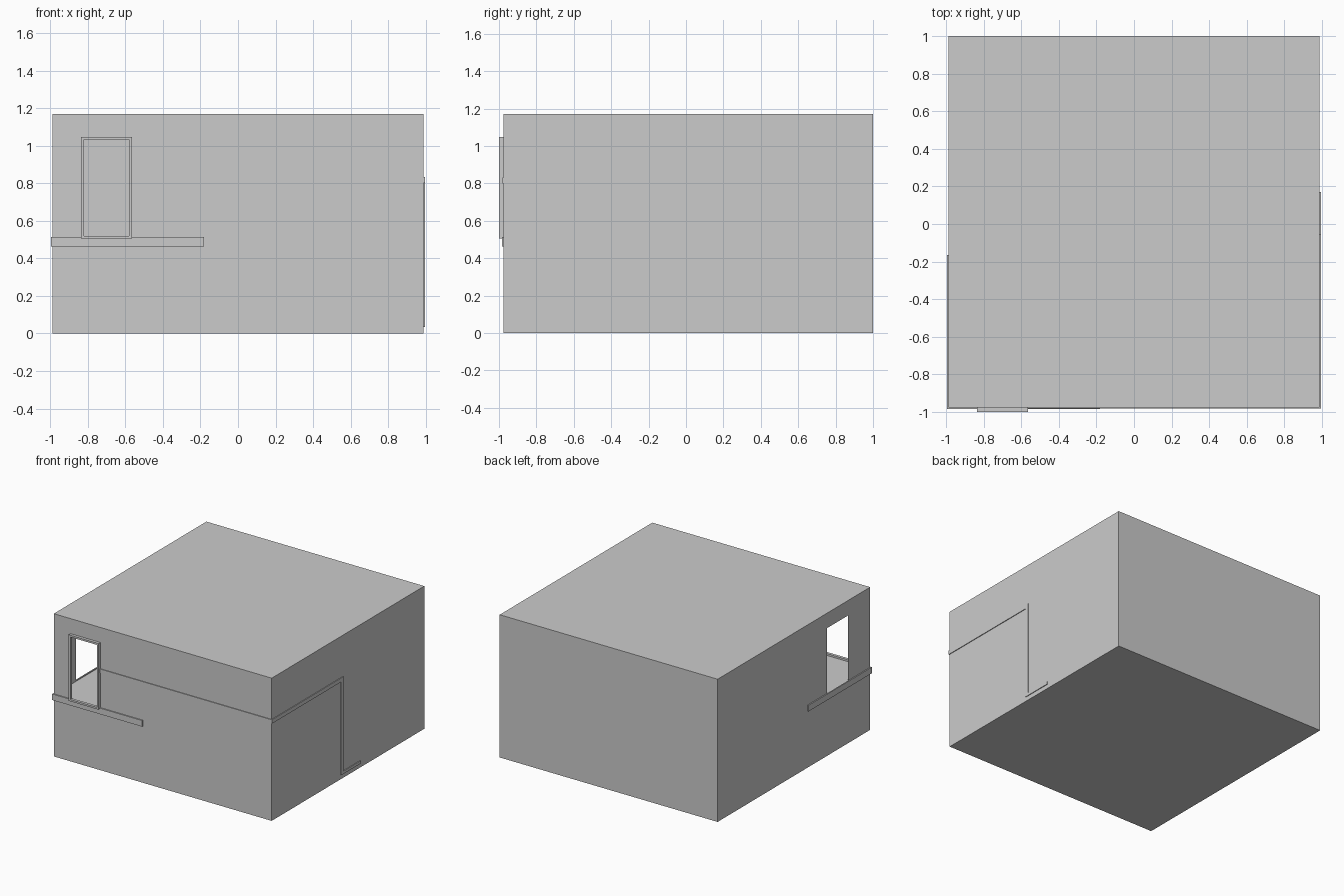
import bpy, bmesh
from mathutils import Vector

if "Cube" in bpy.data.objects:
    bpy.data.objects.remove(bpy.data.objects["Cube"])

X0, X1, Y0, Y1, H = -0.987, 0.989, -0.976, 1.0, 1.17
Z0, Z1 = 0.505, 1.047          # window sill and head
FRONT_WIN = (-0.835, -0.565)   # x range
LEFT_WIN = (-0.69, -0.418)     # y range


def finish(name, bm):
    bmesh.ops.remove_doubles(bm, verts=bm.verts, dist=1e-5)
    bmesh.ops.recalc_face_normals(bm, faces=bm.faces)
    mesh = bpy.data.meshes.new(name)
    bm.to_mesh(mesh)
    bm.free()
    ob = bpy.data.objects.new(name, mesh)
    bpy.context.collection.objects.link(ob)
    return ob


def quad(bm, pts):
    bm.faces.new([bm.verts.new(p) for p in pts])


def rect(a0, a1, b0, b1):
    return [(a0, b0), (a1, b0), (a1, b1), (a0, b1)]


def ring_wall(bm, outer, inner, place):
    """Flat wall with one rectangular hole."""
    for i in range(4):
        j = (i + 1) % 4
        quad(bm, [place(*p) for p in (outer[i], outer[j], inner[j], inner[i])])


def strip(name, path, out, up):
    """Flat strip: 'path' is the inner edge loop, 'out' its outer one, 'up' the cross offset per point."""
    bm = bmesh.new()
    rows = []
    for p, o, u in zip(path, out, up):
        p, o, u = Vector(p), Vector(o), Vector(u)
        rows.append([bm.verts.new(q) for q in (p, p + u, o + u, o)])
    for a, b in zip(rows, rows[1:]):
        for i in range(4):
            j = (i + 1) % 4
            bm.faces.new((a[i], a[j], b[j], b[i]))
    bm.faces.new(rows[0])
    bm.faces.new(rows[-1])
    return finish(name, bm)


# Thin building shell with a window opening in the front and left walls
bm = bmesh.new()
ring_wall(bm, rect(X0, X1, 0, H), rect(*FRONT_WIN, Z0, Z1), lambda a, b: (a, Y0, b))
ring_wall(bm, rect(Y0, Y1, 0, H), rect(*LEFT_WIN, Z0, Z1), lambda a, b: (X0, a, b))
quad(bm, [(X1, a, b) for a, b in rect(Y0, Y1, 0, H)])
quad(bm, [(a, Y1, b) for a, b in rect(X0, X1, 0, H)])
for z in (0, H):
    quad(bm, [(a, b, z) for a, b in rect(X0, X1, Y0, Y1)])
finish("building_shell", bm)

# Upper floor level with the window sills
bm = bmesh.new()
quad(bm, [(a, b, Z0) for a, b in rect(X0, X1, Y0, Y1)])
finish("upper_floor", bm)

# Window frame projecting from the front wall
bm = bmesh.new()
t = 0.015
outer = rect(*FRONT_WIN, Z0, Z1)
inner = rect(FRONT_WIN[0] + t, FRONT_WIN[1] - t, Z0 + t, Z1 - t)
for y in (-1.0, Y0):
    ring_wall(bm, outer, inner, lambda a, b: (a, y, b))
for loop in (outer, inner):
    for i in range(4):
        (a, b), (c, d) = loop[i], loop[(i + 1) % 4]
        quad(bm, [(a, -1.0, b), (c, -1.0, d), (c, Y0, d), (a, Y0, b)])
finish("window_frame", bm)

# Ledge wrapping round the front left corner under both windows
d, z = 0.009, 0.463
strip("corner_ledge",
      [(X0, -0.165, z), (X0, Y0, z), (-0.18, Y0, z)],
      [(X0 - d, -0.165, z), (X0 - d, Y0 - d, z), (-0.18, Y0 - d, z)],
      [(0, 0, 0.05)] * 3)

# Conduit from the window round the right corner, down the side and along the base
d, w = 0.006, 0.032
zt, zb, yv, ye = 0.8, 0.035, -0.085, 0.17
strip("wall_conduit",
      [(FRONT_WIN[1], Y0, zt), (X1, Y0, zt), (X1, yv, zt), (X1, yv, zb), (X1, ye, zb)],
      [(FRONT_WIN[1], Y0 - d, zt), (X1 + d, Y0 - d, zt), (X1 + d, yv, zt),
       (X1 + d, yv, zb), (X1 + d, ye, zb)],
      [(0, 0, w), (0, 0, w), (0, w, w), (0, w, w * 0.7), (0, 0, w * 0.7)])
